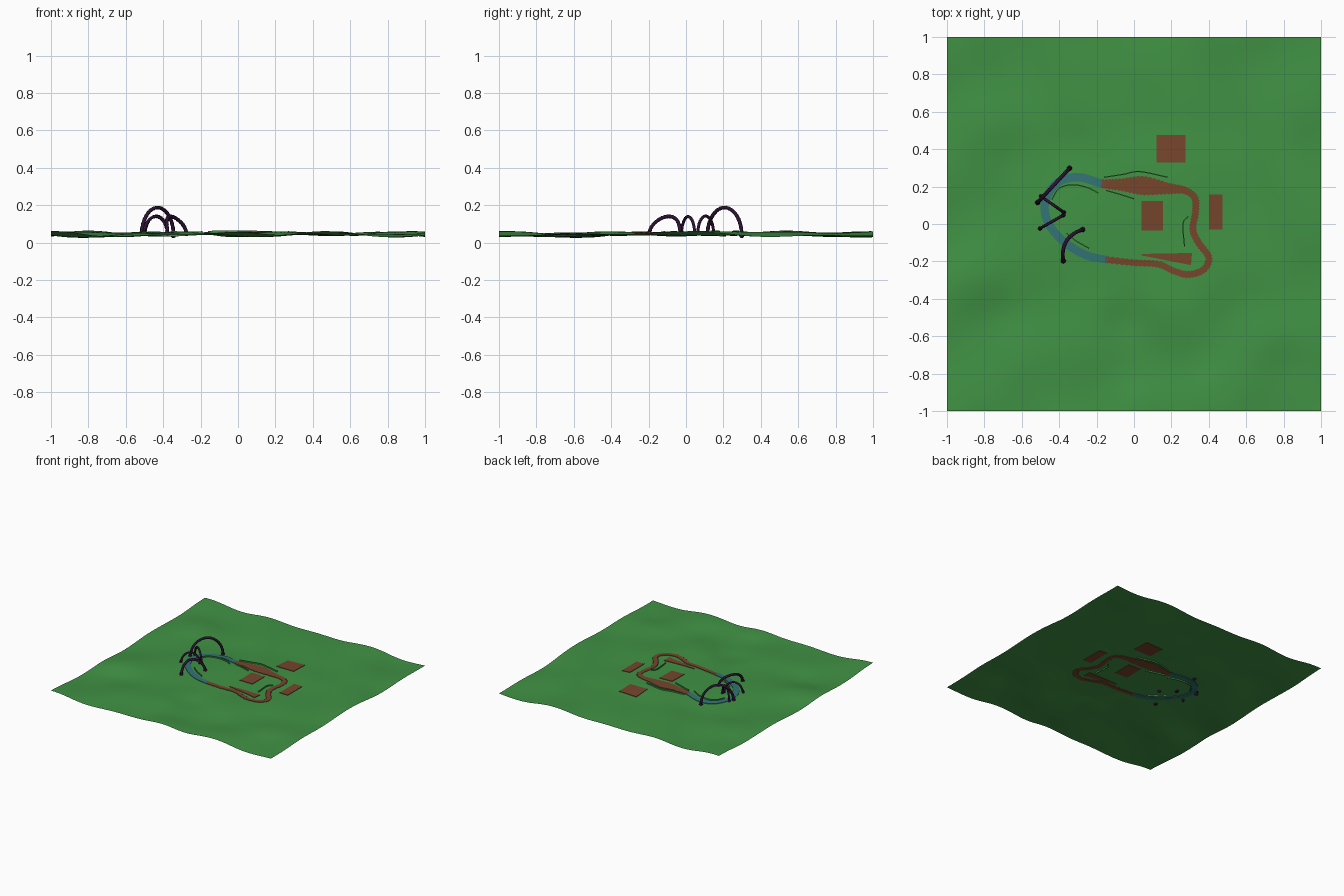
import bpy, bmesh, math
from mathutils import Vector

if "Cube" in bpy.data.objects:
    bpy.data.objects.remove(bpy.data.objects["Cube"])


def material(name, rgb):
    m = bpy.data.materials.new(name)
    m.diffuse_color = (*rgb, 1)
    m.use_nodes = True
    m.node_tree.nodes["Principled BSDF"].inputs["Base Color"].default_value = m.diffuse_color
    return m


GRASS = material("grass green", (0.052, 0.29, 0.058))
EARTH = material("red earth", (0.18, 0.06, 0.026))
WATER = material("water teal", (0.033, 0.17, 0.175))
DARK = material("dark purple", (0.024, 0.006, 0.032))

# ground swells: x, y, radius, height
SWELLS = [(0.28, 0.66, .2, .014), (0.56, 0.5, .18, -.012), (-0.85, 0.56, .16, .013),
          (-0.66, 0.38, .14, -.010), (-0.9, -0.3, .16, .013), (-0.72, -0.48, .14, -.012),
          (0.66, -0.6, .16, .013), (0.84, -0.76, .14, -.012), (-0.16, -0.38, .12, .008),
          (-0.05, -0.53, .12, -.010), (0.03, -0.95, .15, .016), (-0.45, 0.9, .18, .010),
          (-0.15, 0.75, .18, -.010), (0.85, 0.25, .16, .010), (0.72, -0.1, .16, -.008),
          (-0.5, -0.85, .16, -.010), (0.35, -0.75, .15, -.010)]


def height(x, y):
    z = .009 * math.sin(8.2 * x + 3.1 * y + .6) + .006 * math.sin(9.5 * y - 5 * x)
    z += .005 * math.sin(13 * x + 1.3 + 6 * y)
    for a, b, r, h in SWELLS:
        z += h * math.exp(-((x - a) ** 2 + (y - b) ** 2) / (r * r))
    calm = math.exp(-((x / .55) ** 4 + (y / .38) ** 4))   # level ground around the course
    z = z * (1 - .75 * calm) + .008 * calm
    return .044 + .036 * math.tanh(z / .036)


def finish(name, bm, mat, smooth=True):
    bmesh.ops.recalc_face_normals(bm, faces=bm.faces)
    me = bpy.data.meshes.new(name)
    bm.to_mesh(me)
    bm.free()
    me.materials.append(mat)
    for p in me.polygons:
        p.use_smooth = smooth
    ob = bpy.data.objects.new(name, me)
    bpy.context.collection.objects.link(ob)
    return ob


def spline(pts, steps=12):
    # Catmull-Rom through points of any dimension
    pts = [Vector(p) for p in pts]
    pts = [2 * pts[0] - pts[1]] + pts + [2 * pts[-1] - pts[-2]]
    out = []
    for i in range(1, len(pts) - 2):
        a, b, c, d = pts[i - 1:i + 3]
        for k in range(steps):
            t = k / steps
            out.append(.5 * (2 * b + (c - a) * t + (2 * a - 5 * b + 4 * c - d) * t * t
                             + (3 * b - a - 3 * c + d) * t ** 3))
    return out + [pts[-2]]


def sheet(name, rows, mat, half=.004):
    # slab draped on the ground, showing just above and just below it
    bm = bmesh.new()
    n, m = len(rows), len(rows[0])
    lay = [[[bm.verts.new((x, y, height(x, y) + s)) for x, y in r] for r in rows]
           for s in (half, -half)]
    for g in lay:
        for i in range(n - 1):
            for j in range(m - 1):
                bm.faces.new((g[i][j], g[i + 1][j], g[i + 1][j + 1], g[i][j + 1]))
    rim = [(i, 0) for i in range(n)] + [(n - 1, j) for j in range(1, m)]
    rim += [(i, m - 1) for i in range(n - 2, -1, -1)] + [(0, j) for j in range(m - 2, 0, -1)]
    for p, q in zip(rim, rim[1:] + rim[:1]):
        t, b = lay
        bm.faces.new((t[p[0]][p[1]], t[q[0]][q[1]], b[q[0]][q[1]], b[p[0]][p[1]]))
    return finish(name, bm, mat, False)


def ribbon(name, pts, mat, ragged=0.0, half=.004):
    line = spline(pts)
    rows = []
    for i, p in enumerate(line):
        d = (line[min(i + 1, len(line) - 1)] - line[max(i - 1, 0)]).xy.normalized()
        side = Vector((-d.y, d.x))
        w = p.z / 2 + ragged * (1 if i % 2 else -1)
        rows.append([tuple(p.xy + side * w * k / 3) for k in range(-3, 4)])
    return sheet(name, rows, mat, half)


def patch(name, a, b, c, d, mat, n=8):
    a, b, c, d = map(Vector, (a, b, c, d))
    sheet(name, [[tuple(a.lerp(b, i / n).lerp(d.lerp(c, i / n), j / n)) for j in range(n + 1)]
                 for i in range(n + 1)], mat)


# rolling ground
bm = bmesh.new()
bmesh.ops.create_grid(bm, x_segments=100, y_segments=100, size=1)
for v in bm.verts:
    v.co.z = height(v.co.x, v.co.y)
finish("ground", bm, GRASS)

# course: teal half and red earth half (x, y, width)
ribbon("water_channel", [(-.17, .215, .045), (-.3, .25, .045), (-.41, .22, .045), (-.475, .12, .045),
                         (-.46, .01, .045), (-.38, -.09, .045), (-.26, -.165, .045),
                         (-.14, -.192, .04)], WATER)
ribbon("earth_track", [(-.155, -.19, .034), (0, -.207, .034), (.13, -.215, .034), (.21, -.25, .034),
                       (.29, -.27, .036), (.37, -.245, .036), (.4, -.18, .036), (.345, -.1, .036),
                       (.315, -.03, .036), (.328, .06, .036), (.325, .14, .036), (.27, .18, .04),
                       (.18, .19, .06), (.05, .205, .1), (-.07, .21, .065), (-.175, .215, .045)],
       EARTH, .003)

# bare earth patches
patch("back_patch", (.12, .33), (.275, .33), (.275, .475), (.12, .475), EARTH)
patch("middle_patch", (.04, -.035), (.155, -.035), (.155, .122), (.04, .122), EARTH)
patch("side_patch", (.4, -.03), (.472, -.03), (.472, .158), (.4, .158), EARTH)
patch("front_patch", (.04, -.168), (.305, -.22), (.31, -.155), (.04, -.16), EARTH)

# low grass banks beside the track
for i, pts in enumerate([[(-.16, .25), (-.06, .265), (.03, .28), (.18, .25)],
                         [(-.15, .18), (-.08, .16), (0, .135)],
                         [(.29, .04), (.262, 0), (.27, -.12)],
                         [(-.44, .13), (-.4, .19), (-.33, .21), (-.25, .195), (-.19, .165)],
                         [(-.36, -.05), (-.31, -.09), (-.24, -.13)]]):
    ribbon("bank_%d" % (i + 1), [(x, y, .006) for x, y in pts], GRASS, 0, .01)


# arches over the channel
def arch(name, start, end, top, bow=(0, 0), radius=.01, n=36, sides=8):
    a, b, bow = Vector(start), Vector(end), Vector(bow)
    path = []
    for i in range(n + 1):
        t = math.pi * i / n
        p = a.lerp(b, .5 - .5 * math.cos(t)) + bow * math.sin(t) ** 2
        path.append(Vector((*p, .04 + (top - radius - .04) * math.sin(t))))
    bm = bmesh.new()
    flat = Vector((-(b - a).y, (b - a).x, 0)).normalized()
    rings = []
    for i, p in enumerate(path):
        d = (path[min(i + 1, n)] - path[max(i - 1, 0)]).normalized()
        u = (flat - d * flat.dot(d)).normalized()
        w = d.cross(u)
        r = radius * (1.08 if i % 2 else .92)
        rings.append([bm.verts.new(p + r * (u * math.cos(k * math.tau / sides)
                                            + w * math.sin(k * math.tau / sides)))
                      for k in range(sides)])
    for r, s in zip(rings, rings[1:]):
        for k in range(sides):
            bm.faces.new((r[k], r[k - 1], s[k - 1], s[k]))
    # round feet
    for p in (path[0], path[-1]):
        g = bmesh.ops.create_icosphere(bm, subdivisions=2, radius=radius * 1.4)
        bmesh.ops.translate(bm, verts=g["verts"],
                            vec=(p.x, p.y, height(p.x, p.y)))
    finish(name, bm, DARK)


arch("back_arch", (-.515, .115), (-.345, .298), .197)
arch("upper_arch", (-.497, .148), (-.375, .062), .15, radius=.008)
arch("lower_arch", (-.503, -.024), (-.378, .047), .147, radius=.008)
arch("front_arch", (-.378, -.197), (-.275, -.03), .15, bow=(-.035, .022))
